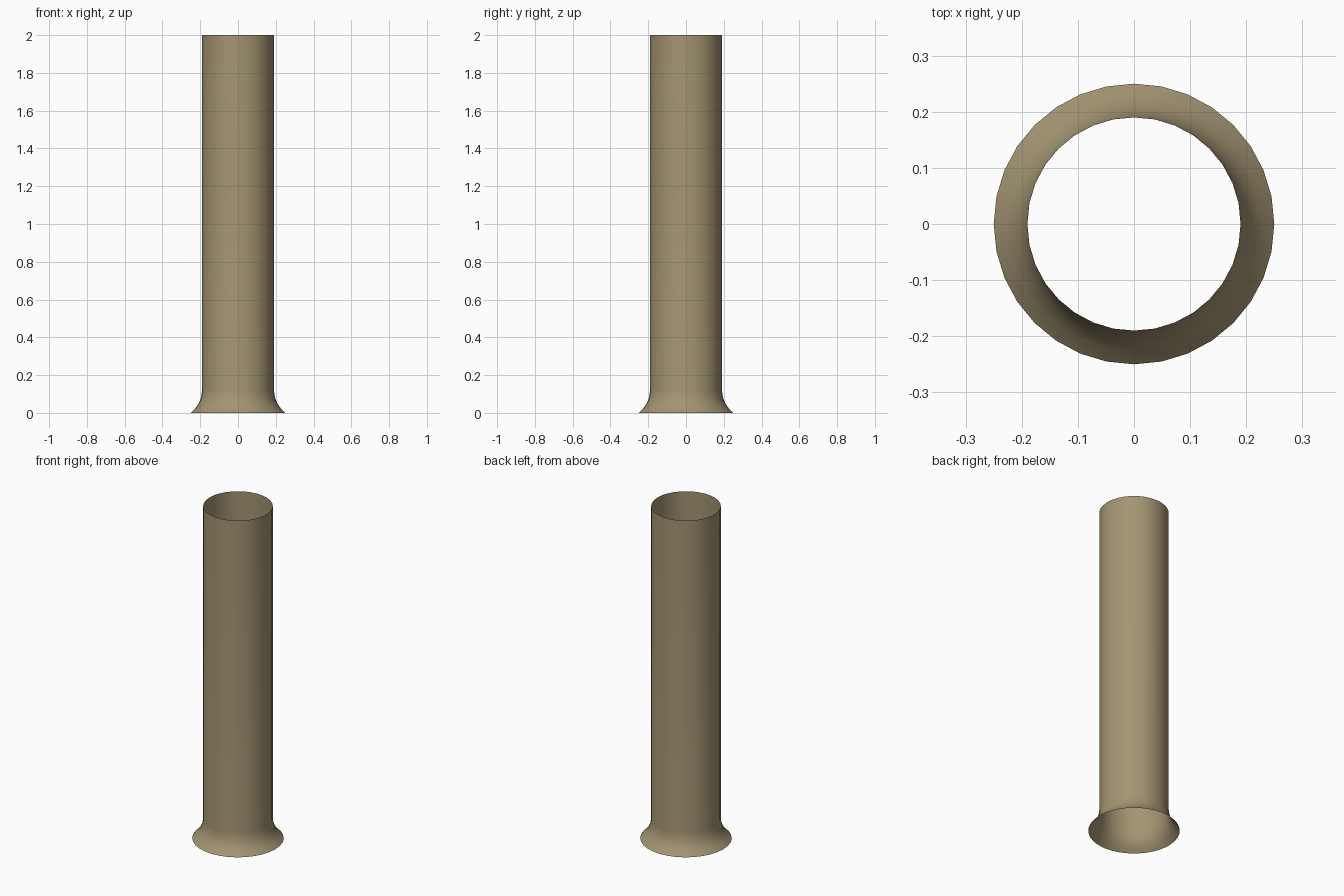
import bpy, bmesh, math
from mathutils import Vector

if "Cube" in bpy.data.objects:
    bpy.data.objects.remove(bpy.data.objects["Cube"])

# Profile of the open tube: flared foot, then straight wall (radius, height)
PROFILE = [(0.25, 0.0), (0.226, 0.024), (0.208, 0.05),
           (0.196, 0.08), (0.19, 0.12), (0.19, 2.0)]
SEGMENTS = 32

# Spin the profile around z
bm = bmesh.new()
verts = [bm.verts.new((r, 0, z)) for r, z in PROFILE]
edges = [bm.edges.new(pair) for pair in zip(verts, verts[1:])]
bmesh.ops.spin(bm, geom=verts + edges, cent=(0, 0, 0), axis=(0, 0, 1),
               angle=2 * math.pi, steps=SEGMENTS, use_duplicate=False)
bmesh.ops.remove_doubles(bm, verts=bm.verts, dist=1e-4)

# Make the faces point outward
bm.normal_update()
for f in bm.faces:
    c = f.calc_center_median()
    if f.normal.dot(Vector((c.x, c.y, 0))) < 0:
        f.normal_flip()
    f.smooth = True

mesh = bpy.data.meshes.new("flared_tube")
bm.to_mesh(mesh)
bm.free()
tube = bpy.data.objects.new("flared_tube", mesh)
bpy.context.collection.objects.link(tube)

# Tan material
mat = bpy.data.materials.new("tan")
mat.diffuse_color = (0.37, 0.30, 0.17, 1)
mat.use_nodes = True
mat.node_tree.nodes["Principled BSDF"].inputs["Base Color"].default_value = mat.diffuse_color
mesh.materials.append(mat)
